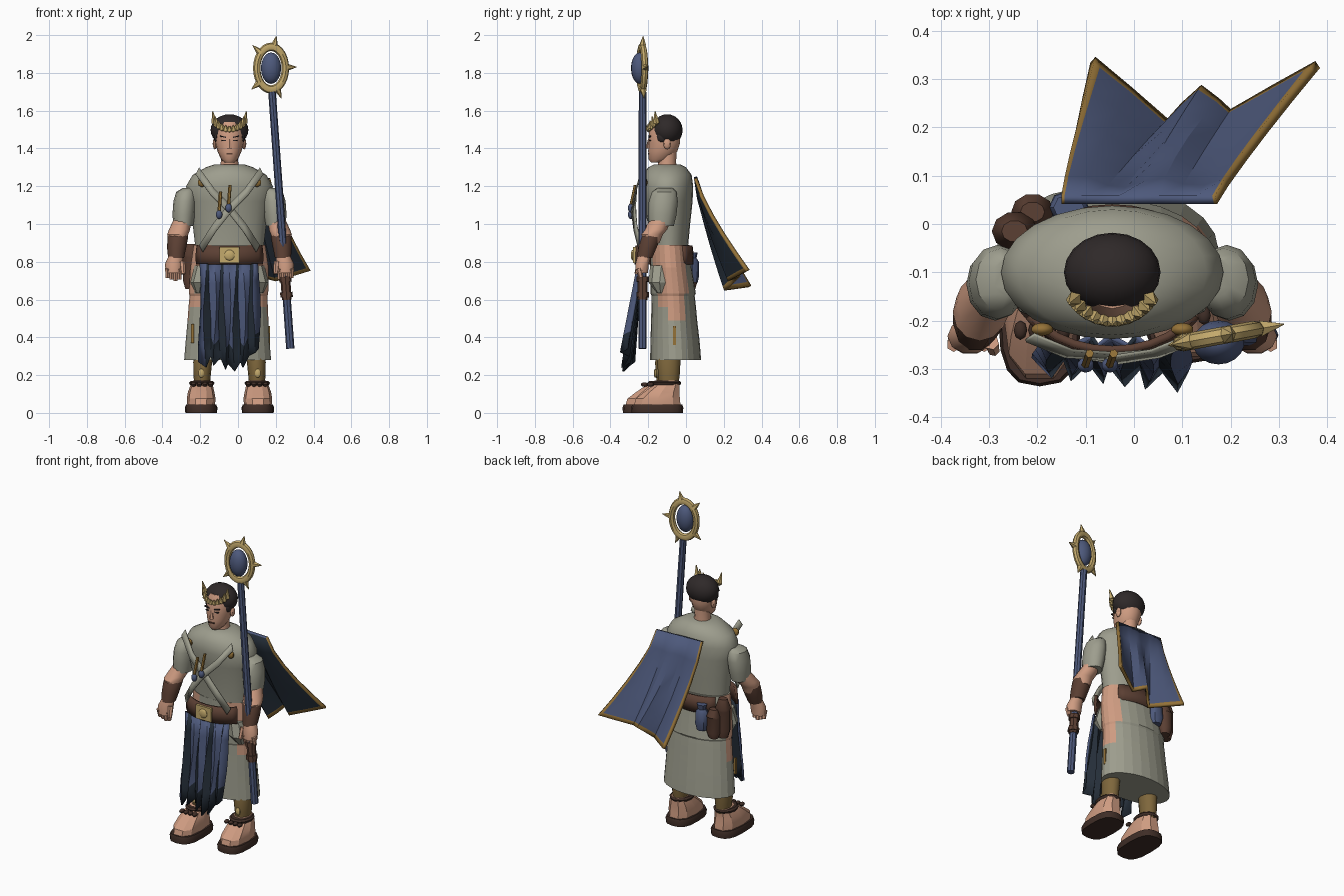
import bpy, bmesh, math
from mathutils import Vector, Matrix

cube = bpy.data.objects.get("Cube")
if cube:
    bpy.data.objects.remove(cube)

CX = -0.045  # body centre line


def material(name, r, g, b):
    m = bpy.data.materials.new(name)
    m.use_nodes = True
    m.diffuse_color = (r, g, b, 1)
    m.node_tree.nodes["Principled BSDF"].inputs["Base Color"].default_value = (r, g, b, 1)
    return m


SKIN = material("skin", .62, .33, .22)
LINEN = material("linen grey", .34, .34, .27)
BLUE = material("cloth blue", .075, .1, .2)
NAVY = material("dark navy", .018, .027, .04)
GOLD = material("pale gold", .55, .4, .15)
OCHRE = material("ochre trim", .3, .17, .04)
OLIVE = material("legging olive", .21, .135, .045)
BROWN = material("leather brown", .105, .05, .033)
DARK = material("dark leather", .05, .027, .02)
HAIR = material("hair black", .028, .022, .022)


def finish(name, bm, mats, angle=40):
    bmesh.ops.recalc_face_normals(bm, faces=bm.faces)
    me = bpy.data.meshes.new(name)
    bm.to_mesh(me)
    bm.free()
    for m in mats if isinstance(mats, list) else [mats]:
        me.materials.append(m)
    me.polygons.foreach_set("use_smooth", [True] * len(me.polygons))
    me.set_sharp_from_angle(angle=math.radians(angle))
    ob = bpy.data.objects.new(name, me)
    bpy.context.collection.objects.link(ob)
    return ob


def loft(name, mats, rings, n=16, power=1, rule=None, angle=40):
    """Stack horizontal rings given as (z, cx, cy, rx, ry)."""
    bm = bmesh.new()
    rows = []
    for z, cx, cy, rx, ry in rings:
        row = []
        for i in range(n):
            c, s = math.cos(math.tau * i / n), math.sin(math.tau * i / n)
            row.append(bm.verts.new((cx + rx * math.copysign(abs(c) ** power, c),
                                     cy + ry * math.copysign(abs(s) ** power, s), z)))
        rows.append(row)
    for a, b in zip(rows, rows[1:]):
        for i in range(n):
            j = (i + 1) % n
            f = bm.faces.new((a[i], a[j], b[j], b[i]))
            if rule:
                f.material_index = rule(f.calc_center_median())
    bm.faces.new(rows[0])
    bm.faces.new(rows[-1])
    return finish(name, bm, mats, angle)


def rod(name, mat, a, b, r1, r2, n=8):
    a, b = Vector(a), Vector(b)
    d = b - a
    bm = bmesh.new()
    turn = d.to_track_quat('Z', 'Y').to_matrix().to_4x4()
    bmesh.ops.create_cone(bm, cap_ends=True, segments=n, radius1=r1, radius2=r2, depth=d.length,
                          matrix=Matrix.Translation((a + b) / 2) @ turn)
    return finish(name, bm, mat)


def blob(name, mat, c, size, n=14):
    bm = bmesh.new()
    bmesh.ops.create_uvsphere(bm, u_segments=n, v_segments=n // 2 + 2, radius=1,
                              matrix=Matrix.Translation(c) @ Matrix.Diagonal((*size, 1)))
    return finish(name, bm, mat)


def box(name, mat, c, size, roll=0):
    bm = bmesh.new()
    bmesh.ops.create_cube(bm, size=1, matrix=Matrix.Translation(c) @ Matrix.Rotation(roll, 4, 'Y')
                          @ Matrix.Diagonal((*size, 1)))
    return finish(name, bm, mat)


def sheet(name, mats, rows, thick, rule, under=1):
    """Cloth from a grid of points, thickened; the underside takes the next material."""
    bm = bmesh.new()
    grid = [[bm.verts.new(p) for p in row] for row in rows]
    for j in range(len(grid) - 1):
        for i in range(len(grid[0]) - 1):
            f = bm.faces.new((grid[j][i], grid[j + 1][i], grid[j + 1][i + 1], grid[j][i + 1]))
            f.material_index = rule(i, j)
    ob = finish(name, bm, mats, 25)
    mod = ob.modifiers.new("thickness", 'SOLIDIFY')
    mod.thickness, mod.offset = thick, 0
    mod.material_offset = under
    return ob


# Tunic, skirt with bare hips
loft("tunic", LINEN, [(.87, CX, -.09, .18, .1), (1, CX, -.09, .195, .112), (1.12, CX, -.095, .215, .13),
                      (1.2, CX, -.1, .23, .138), (1.26, CX, -.1, .195, .13), (1.3, CX, -.1, .125, .1),
                      (1.315, CX, -.1, .08, .07)], 24)


def hip_rule(p):
    low = -.2 if p.z > .77 else -.14 if p.z > .56 else -.1
    high = 0 if p.x > CX else -.04
    return int(p.z > .49 and low < p.y < high and abs(p.x - CX) > .1)


loft("skirt", [LINEN, SKIN], [(.28, -.055, -.055, .23, .135), (.38, -.055, -.058, .222, .13),
                              (.49, -.053, -.063, .214, .122), (.56, -.052, -.065, .21, .118),
                              (.62, -.05, -.068, .206, .114), (.632, -.05, -.068, .21, .12),
                              (.77, CX, -.08, .207, .11), (.89, CX, -.088, .19, .105)], 24, rule=hip_rule, angle=6)

# Belt, in a front and a back arc
for name, mid, depth, half in (("front_belt", -90, .145, 60), ("back_belt", 90, .142, 48)):
    rows = [[(CX + (.195 + e) * math.cos(math.radians(mid + t)), -.115 + (depth + e) * math.sin(math.radians(mid + t)), z)
             for t in range(-half, half + 1, 12)] for z, e in ((.885, 0), (.835, .006), (.785, .004))]
    sheet(name, [BROWN], rows, .016, lambda i, j: 0, under=0)
box("buckle", GOLD, (CX, -.27, .835), (.105, .022, .085))
blob("buckle_boss", GOLD, (CX, -.282, .835), (.028, .01, .028))

# Pleated front cloth with a ragged, darker hem
hems = [.27, .24, .3, .25, .29, .23, .26, .22, .27, .24, .3, .32, .34]
rows = []
for j in range(6):
    v = j / 5
    rows.append([(-.2 + .31 * i / 12 + .008 * math.sin(i * 2 + j),
                  -.242 - (.05 + .003 * i) * v + (-1) ** i * (.01 + .009 * v),
                  .79 + (h - .79) * v) for i, h in enumerate(hems)])
sheet("front_cloth", [BLUE, NAVY], rows, .012, lambda i, j: int(i % 3 == 1 or j == 4 and i > 1))

# Cape flying back to one side, with trimmed sides and hem
top = [Vector((-.15 + .08 * i, .05, 1.25 - .002 * i)) for i in range(5)]
hem = [Vector(p) for p in ((-.085, .34, .67), (.07, .21, .65), (.14, .28, .72), (.2, .23, .7), (.38, .33, .755))]


def along(pts, u):
    k = min(int(u), 3)
    return pts[k].lerp(pts[k + 1], u - k)


rows = []
for v in (0, .2, .4, .6, .8, .965, 1):
    row = []
    for u in (0, .08, .5, 1, 1.5, 2, 2.5, 3, 3.5, 3.92, 4):
        p, q = along(top, u), along(hem, u)
        fold = .015 * math.sin(math.pi * v) * math.sin(u * math.pi)
        row.append((p.x + (q.x - p.x) * v ** 1.4, p.y + (q.y - p.y) * v ** 1.25 + fold, p.z + (q.z - p.z) * v))
    rows.append(row)
cape = sheet("cape", [BLUE, NAVY, OCHRE], rows, .018, lambda i, j: 2 if i in (0, 9) or j == 5 else 0)
# The blue side of the cape faces backward
if sum(p.normal.y * p.area for p in cape.data.polygons) < 0:
    cape.data.flip_normals()

# Limbs, built once per side; the left foot stands further back
for side, s, step, half in (("right", -1, -.005, .143), ("left", 1, .026, .128)):
    def at(off):
        return CX + s * off
    loft(side + "_sleeve", LINEN, [(.99, at(.245), -.13, .052, .065), (1.05, at(.242), -.125, .06, .075),
                                   (1.12, at(.237), -.12, .06, .077), (1.17, at(.23), -.115, .052, .065),
                                   (1.19, at(.218), -.11, .03, .04)], 12)
    loft(side + "_forearm", SKIN, [(.9, at(.275), -.185, .042, .045), (.945, at(.274), -.182, .056, .06),
                                   (.97, at(.265), -.162, .056, .062), (1.02, at(.25), -.135, .047, .055)], 12)
    loft(side + "_bracer", BROWN, [(.82, at(.283), -.22, .042, .043), (.87, at(.28), -.205, .05, .05),
                                   (.93, at(.274), -.187, .055, .056), (.945, at(.273), -.182, .052, .052)], 10)
    loft(side + "_palm", SKIN, [(.74, at(.295), -.235, .044, .035), (.79, at(.293), -.232, .048, .037),
                                (.83, at(.285), -.222, .038, .037)], 10)
    for k in range(4):
        x = at(.265 + .021 * k)
        rod(side + "_finger", SKIN, (x, -.25, .765), (x, -.238, .7 + .008 * abs(k - 1)), .015, .012, 6)
    rod(side + "_thumb", SKIN, (at(.25), -.245, .8), (at(.245), -.262, .735), .016, .012, 6)
    loft(side + "_tunic_tail", LINEN, [(.635, at(.16), -.135, .02, .02), (.69, at(.15), -.14, .058, .058),
                                       (.78, at(.13), -.13, .055, .06)], 8, angle=20)
    # Leg, foot and sandal
    loft(side + "_legging", OLIVE, [(.14, at(.145), -.1 + step / 3, .04, .05), (.2, at(.145), -.1 + step / 3, .046, .058),
                                    (.27, at(.142), -.1 + step / 3, .05, .062), (.36, at(.13), -.085, .046, .05)], 12)
    loft(side + "_foot", SKIN, [(.04, at(.15), step - .178, .073, half), (.075, at(.15), step - .175, .076, half * .95),
                                (.11, at(.15), step - .155, .07, half * .76), (.145, at(.148), step - .13, .06, half * .57),
                                (.172, at(.147), step / 2 - .105, .046, .058)], 10, .8, angle=20)
    loft(side + "_sole", DARK, [(0, at(.15), step - .178, .084, half + .008), (.028, at(.15), step - .178, .086, half + .01),
                                (.044, at(.15), step - .178, .08, half + .004)], 16, .7)
    loft(side + "_anklet", DARK, [(.147, at(.147), step / 2 - .12, .062, .076), (.16, at(.147), step / 2 - .12, .068, .082),
                                  (.17, at(.147), step / 2 - .12, .058, .072)], 12)
    for k in range(4):
        blob(side + "_anklet_bead", DARK, (at(.1 + .03 * k), step - .215, .15), (.014, .02, .012), 8)
    blob(side + "_shin_stud", GOLD, (at(.15), -.16 + step / 3, .21), (.016, .009, .024), 10)

    # Chest straps and shoulder studs
    pts = [(.17, -.235, 1.28), (.09, -.268, 1.17), (0, -.278 - .004 * s, 1.08), (-.08, -.268, .98), (-.15, -.24, .87)]
    rows = [[(at(x - e / 2), y + e / 3, z + e) for x, y, z in pts] for e in (.018, -.018)]
    sheet(side + "_chest_strap", [LINEN], rows, .007, lambda i, j: 0, under=0)
    blob(side + "_shoulder_stud", OCHRE, (at(.145), -.218, 1.22), (.024, .014, .024), 10)
    # Face
    blob(side + "_ear", SKIN, (at(.077), -.1, 1.425), (.012, .02, .03), 8)
    box(side + "_eye", HAIR, (at(.031), -.191, 1.443), (.023, .012, .006))
    box(side + "_brow", HAIR, (at(.034), -.192, 1.462), (.034, .012, .006), -.2 * s)
    blob(side + "_sideburn", HAIR, (at(.07), -.125, 1.462), (.013, .03, .03), 8)

# Skirt ties
box("right_skirt_tie", OCHRE, (-.24, -.145, .42), (.016, .012, .1))
box("left_skirt_tie", OCHRE, (.163, -.06, .41), (.012, .016, .1))

# Vials on the chest
for x, z in ((-.1, 1.05), (-.05, 1.085)):
    blob("chest_vial", BLUE, (x, -.292, z), (.018, .016, .024), 10)
    rod("vial_stem", OCHRE, (x, -.29, z + .02), (x + .008, -.268, z + .12), .009, .009, 6)

# Head and hair
loft("neck", SKIN, [(1.28, CX, -.1, .055, .05), (1.33, CX, -.1, .046, .048), (1.4, CX, -.1, .047, .05)], 12)
loft("head", SKIN, [(1.325, CX, -.155, .025, .03), (1.343, CX, -.14, .045, .058), (1.385, CX, -.123, .064, .077),
                    (1.43, CX, -.115, .075, .084), (1.5, CX, -.113, .078, .083), (1.54, CX, -.11, .06, .065)], 16)
blob("hair", HAIR, (CX, -.1, 1.497), (.1, .082, .084), 20)
rod("nose", SKIN, (CX, -.197, 1.4), (CX, -.195, 1.45), .016, .006, 6)
box("mouth", BROWN, (CX, -.196, 1.373), (.034, .012, .008))

# Laurel crown, rising to a wing at each end
for k in range(-5, 6):
    a = math.radians(k * 12)
    base = Vector((CX + .091 * math.sin(a), -.113 - .086 * math.cos(a), 1.497 + .0015 * k * k))
    tip = base + Vector((.002 * k, -.008, .022 + .0016 * k * k))
    rod("crown_leaf", GOLD, base, tip, .017, .003, 5)
    blob("crown_berry", GOLD, base, (.014, .009, .012), 6)

# Belt pouches at the back
for x, y, z, rx, h in ((-.247, -.015, .775, .045, .12), (-.21, .025, .745, .042, .09)):
    loft("belt_pouch", BROWN, [(z - h, x, y, rx * .7, rx * .6), (z - h * .6, x, y, rx, rx * .85), (z + h * .4, x, y, rx, rx * .8),
                               (z + h * .5, x, y, rx * 1.05, rx * .9), (z + h, x, y, rx * .6, rx * .5)], 10)
loft("blue_flask", BLUE, [(.69, -.135, .034, .03, .028), (.73, -.135, .034, .042, .036), (.8, -.135, .034, .04, .034),
                          (.82, -.135, .034, .024, .022), (.85, -.135, .034, .032, .028)], 8)

# Staff
foot, neck = Vector((.277, -.23, .34)), Vector((.18, -.23, 1.7))
rod("staff_shaft", BLUE, foot, neck, .022, .02, 8)
for a, b, r in ((.19, .28, .026), (.2, .22, .033), (.26, .28, .033)):
    rod("staff_grip", BROWN, foot.lerp(neck, a), foot.lerp(neck, b), r, r, 8)

# Staff ring, orb and spikes
C = Matrix.Translation((.175, -.232, 1.825)) @ Matrix.Rotation(.18, 4, 'Z')
bm = bmesh.new()
N, M = 28, 8
ring = []
for i in range(N):
    a = math.tau * i / N
    ring.append([bm.verts.new(C @ Vector(((.077 + .02 * math.cos(t)) * math.cos(a), .018 * math.sin(t),
                                          (.113 + .022 * math.cos(t)) * math.sin(a))))
                 for t in (math.tau * j / M for j in range(M))])
for i in range(N):
    p, q = ring[i], ring[(i + 1) % N]
    for j in range(M):
        bm.faces.new((p[j], q[j], q[(j + 1) % M], p[(j + 1) % M]))
finish("staff_ring", bm, GOLD)
blob("staff_orb", BLUE, (.175, -.245, 1.825), (.054, .046, .083), 18)
for deg in (2, 78, 136, 220, 294):
    a = math.radians(deg)
    d = Vector((math.cos(a), 0, math.sin(a)))
    base = Vector((d.x * .088, 0, d.z * .125))
    rod("ring_spike", GOLD, C @ base, C @ (base + d * .05), .019, .001, 6)
